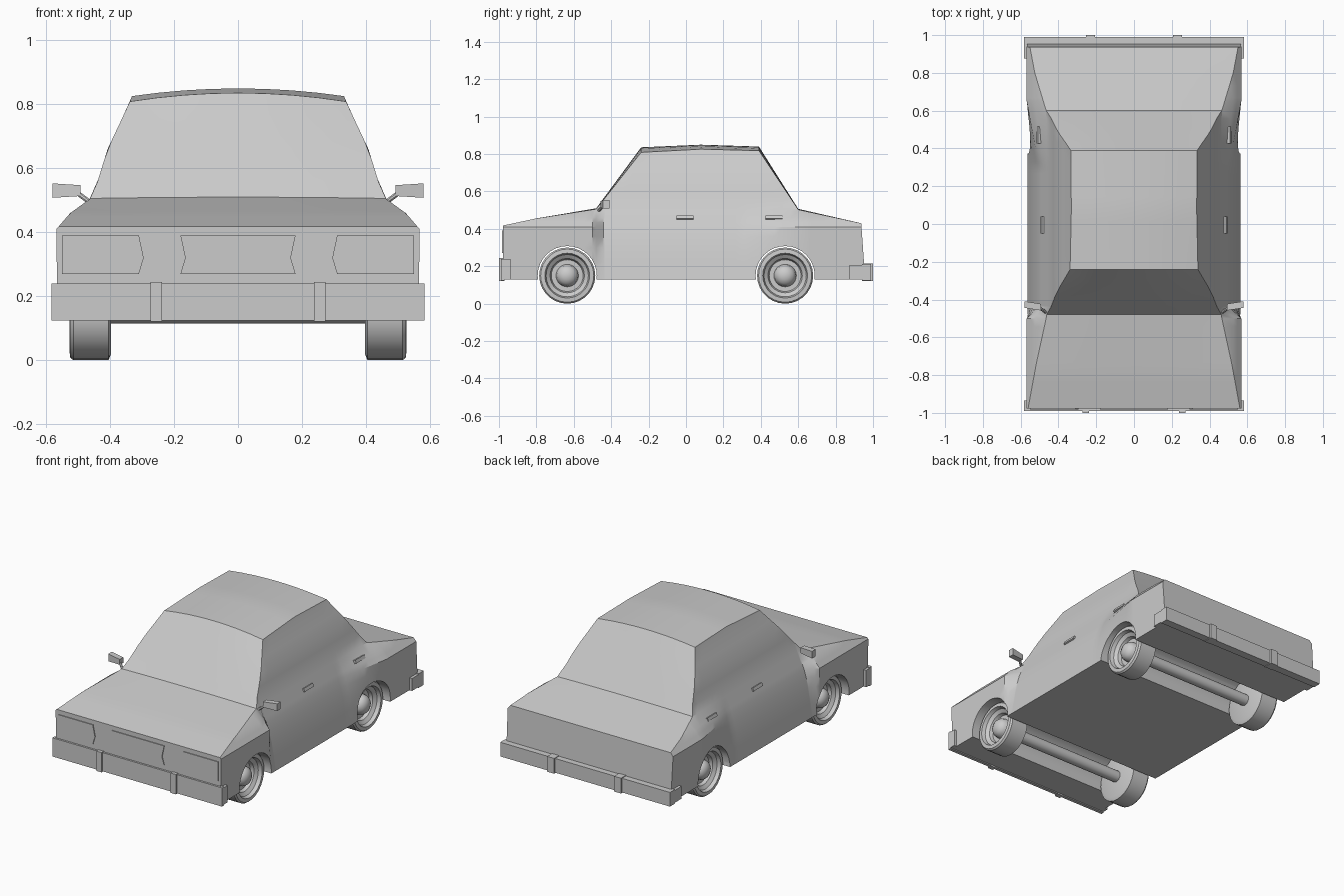
import bpy, bmesh, math
from mathutils import Matrix, Vector

if "Cube" in bpy.data.objects:
    bpy.data.objects.remove(bpy.data.objects["Cube"])

grey = bpy.data.materials.new("plain grey")
grey.diffuse_color = (0.6, 0.6, 0.6, 1)
grey.use_nodes = True
grey.node_tree.nodes["Principled BSDF"].inputs["Base Color"].default_value = grey.diffuse_color


def finish(name, bm, smooth=None):
    bmesh.ops.recalc_face_normals(bm, faces=bm.faces)
    me = bpy.data.meshes.new(name)
    bm.to_mesh(me)
    bm.free()
    ob = bpy.data.objects.new(name, me)
    bpy.context.collection.objects.link(ob)
    me.materials.append(grey)
    if smooth:
        smooth_shade(ob, smooth)
    return ob


def smooth_shade(ob, angle):
    bpy.ops.object.select_all(action='DESELECT')
    ob.select_set(True)
    bpy.context.view_layer.objects.active = ob
    bpy.ops.object.shade_smooth_by_angle(angle=math.radians(angle))


def add_box(bm, lo, hi, rot=None):
    lo, hi = Vector(lo), Vector(hi)
    m = Matrix.Translation((lo + hi) / 2)
    if rot:
        m = m @ rot
    m = m @ Matrix.Diagonal((*(hi - lo), 1))
    return bmesh.ops.create_cube(bm, size=1, matrix=m)["verts"]


def add_rod(bm, a, b, r, n):
    a, b = Vector(a), Vector(b)
    d = b - a
    m = Matrix.Translation((a + b) / 2) @ d.to_track_quat('Z', 'Y').to_matrix().to_4x4()
    bmesh.ops.create_cone(bm, cap_ends=True, segments=n, radius1=r, radius2=r,
                          depth=d.length, matrix=m)


def lerp(table, t, col=1):
    if t <= table[0][0]:
        return table[0][col]
    for p, q in zip(table, table[1:]):
        if t <= q[0]:
            f = (t - p[0]) / (q[0] - p[0])
            return p[col] + f * (q[col] - p[col])
    return table[-1][col]


# Body: centre profile (y, z, crown) and half widths by height
PROFILE = [(-0.978, 0.418, 0), (-0.8, 0.456, 0), (-0.48, 0.51, 0.004), (-0.24, 0.836, 0.027),
           (0.08, 0.85, 0.024), (0.39, 0.84, 0.022), (0.6, 0.507, 0.004), (0.937, 0.43, 0)]
FENDER = [(0.13, 0.565), (0.41, 0.568), (0.46, 0.525), (0.503, 0.465), (0.55, 0.442),
          (0.66, 0.408), (0.80, 0.342), (0.84, 0.326)]
DOOR = [(0.13, 0.565), (0.3, 0.535), (0.41, 0.503), (0.503, 0.463), (0.55, 0.442),
        (0.66, 0.408), (0.80, 0.342), (0.84, 0.326)]
BLEND = [(-0.50, 1), (-0.44, 0), (0.3, 0), (0.65, 1)]
LEVELS = [0.13, 0.22, 0.3, 0.36, 0.41, 0.435, 0.46, 0.503, 0.55, 0.6, 0.66, 0.73, 0.8]


def half_width(z, y):
    w = lerp(BLEND, y)
    return w * lerp(FENDER, z) + (1 - w) * lerp(DOOR, z)


def section(y):
    zc, crown = lerp(PROFILE, y), lerp(PROFILE, y, 2)
    ez = zc - crown
    ex = half_width(ez, y)
    side = [(half_width(min(z, ez), y), min(z, ez)) for z in LEVELS] + [(ex, ez)]
    top = [(ex * k / 4, ez + crown * (1 - (k / 4) ** 2)) for k in (3, 2, 1, 0)]
    half = side + top
    return half + [(-x, z) for x, z in half[-2::-1]]


ys = {p[0] for p in PROFILE} | {-0.50, -0.44, 0.3, 0.65}
for p, q in zip(PROFILE, PROFILE[1:]):
    ys |= {p[0] + (q[0] - p[0]) * k / 5 for k in range(1, 5)}
ys = sorted(ys)
bm = bmesh.new()
rings = []
for y in ys:
    rear = y == ys[-1]
    rings.append([bm.verts.new((x, y + (0.07 * (0.43 - z) if rear else 0), z))
                  for x, z in section(y)])
for a, b in zip(rings, rings[1:]):
    n = len(a)
    for i in range(n):
        j = (i + 1) % n
        bm.faces.new((a[i], a[j], b[j], b[i]))
bm.faces.new(rings[0])
bm.faces.new(rings[-1])
bmesh.ops.remove_doubles(bm, verts=bm.verts, dist=0.0005)
bmesh.ops.dissolve_degenerate(bm, edges=bm.edges, dist=0.0001)
body = finish("car_body", bm)

# Wheel arches run right through the body
AXLES = (-0.635, 0.53)
bm = bmesh.new()
for y in AXLES:
    add_rod(bm, (-0.8, y, 0.15), (0.8, y, 0.15), 0.158, 32)
cutter = finish("arch_cutter", bm)
cutter.hide_render = True
mod = body.modifiers.new("arches", 'BOOLEAN')
mod.object, mod.operation, mod.solver = cutter, 'DIFFERENCE', 'EXACT'
bpy.context.view_layer.objects.active = body
bpy.ops.object.modifier_apply(modifier=mod.name)
bpy.data.objects.remove(cutter)
smooth_shade(body, 24)

# Wheels: lathed tyre, dished rim and domed hub; axles between them
WHEEL = [(0, 0.4), (0.13, 0.397), (0.15, 0.405), (0.15, 0.515), (0.142, 0.525), (0.12, 0.527),
         (0.113, 0.505), (0.092, 0.49), (0.085, 0.47), (0.06, 0.47), (0.055, 0.495),
         (0.042, 0.512), (0.022, 0.522), (0, 0.525)]
SEG = 28
for y, end in zip(AXLES, ("front", "rear")):
    for s, side in ((1, "left"), (-1, "right")):
        bm = bmesh.new()
        loops = [[bm.verts.new((s * x, y + r * math.cos(2 * math.pi * i / SEG),
                                0.15 + r * math.sin(2 * math.pi * i / SEG)))
                  for i in range(SEG)] for r, x in WHEEL]
        for a, b in zip(loops, loops[1:]):
            for i in range(SEG):
                j = (i + 1) % SEG
                bm.faces.new((a[i], a[j], b[j], b[i]))
        bmesh.ops.remove_doubles(bm, verts=bm.verts, dist=0.0005)
        finish(f"{end}_{side}_wheel", bm, 35)
    bm = bmesh.new()
    add_rod(bm, (-0.42, y, 0.15), (0.42, y, 0.15), 0.035, 10)
    finish(f"{end}_axle", bm, 40)

# Bumpers: cross bar, wrapped ends and two upright guards
for name, s, inner, outer, reach, top, gx, gw in (
        ("front_bumper", -1, 0.97, 0.99, 0.935, 0.24, 0.255, 0.018),
        ("rear_bumper", 1, 0.94, 0.99, 0.875, 0.212, 0.23, 0.024)):
    bm = bmesh.new()

    def bar(x0, x1, y0, y1, z0, z1):
        y0, y1 = sorted((s * y0, s * y1))
        add_box(bm, (x0, y0, z0), (x1, y1, z1))
    bar(-0.583, 0.583, inner, outer, 0.124, top)
    for m in (-1, 1):
        x0, x1 = sorted((m * 0.56, m * 0.583))
        bar(x0, x1, reach, inner, 0.13, top - 0.005)
        bar(m * gx - gw, m * gx + gw, inner, 1.0, 0.121, top + 0.004)
    finish(name, bm)

# Grille and headlamp plates on the nose
bm = bmesh.new()
for outline in ([(-0.18, 0.39), (0.18, 0.39), (0.165, 0.32), (0.18, 0.27), (-0.18, 0.27), (-0.165, 0.32)],
                [(0.31, 0.39), (0.55, 0.39), (0.55, 0.27), (0.31, 0.27), (0.295, 0.32)],
                [(-0.31, 0.39), (-0.55, 0.39), (-0.55, 0.27), (-0.31, 0.27), (-0.295, 0.32)]):
    f = bm.faces.new([bm.verts.new((x, -0.976, z)) for x, z in outline])
    new = bmesh.ops.extrude_face_region(bm, geom=[f])["geom"]
    bmesh.ops.translate(bm, vec=(0, -0.007, 0),
                        verts=[v for v in new if isinstance(v, bmesh.types.BMVert)])
finish("grille_and_headlamps", bm)

# Door mirrors and handles on both sides
for s, side in ((1, "left"), (-1, "right")):
    bm = bmesh.new()
    verts = add_box(bm, (0.492, -0.45, 0.508), (0.58, -0.415, 0.553))
    for v in verts:
        if v.co.x < 0.53:
            v.co.z = 0.53 + (v.co.z - 0.53) * 0.75
            v.co.y -= 0.008
        else:
            v.co.y += 0.006
    add_rod(bm, (0.455, -0.475, 0.488), (0.505, -0.44, 0.525), 0.008, 8)
    bmesh.ops.scale(bm, vec=(s, 1, 1), verts=bm.verts)
    finish(f"{side}_mirror", bm)

    bm = bmesh.new()
    tilt = Matrix.Rotation(math.radians(-22), 4, 'Y')
    for y in (-0.005, 0.47):
        x = half_width(0.46, y)
        add_box(bm, (x - 0.008, y - 0.045, 0.45), (x + 0.01, y + 0.045, 0.47), tilt)
    bmesh.ops.scale(bm, vec=(s, 1, 1), verts=bm.verts)
    finish(f"{side}_door_handles", bm)
